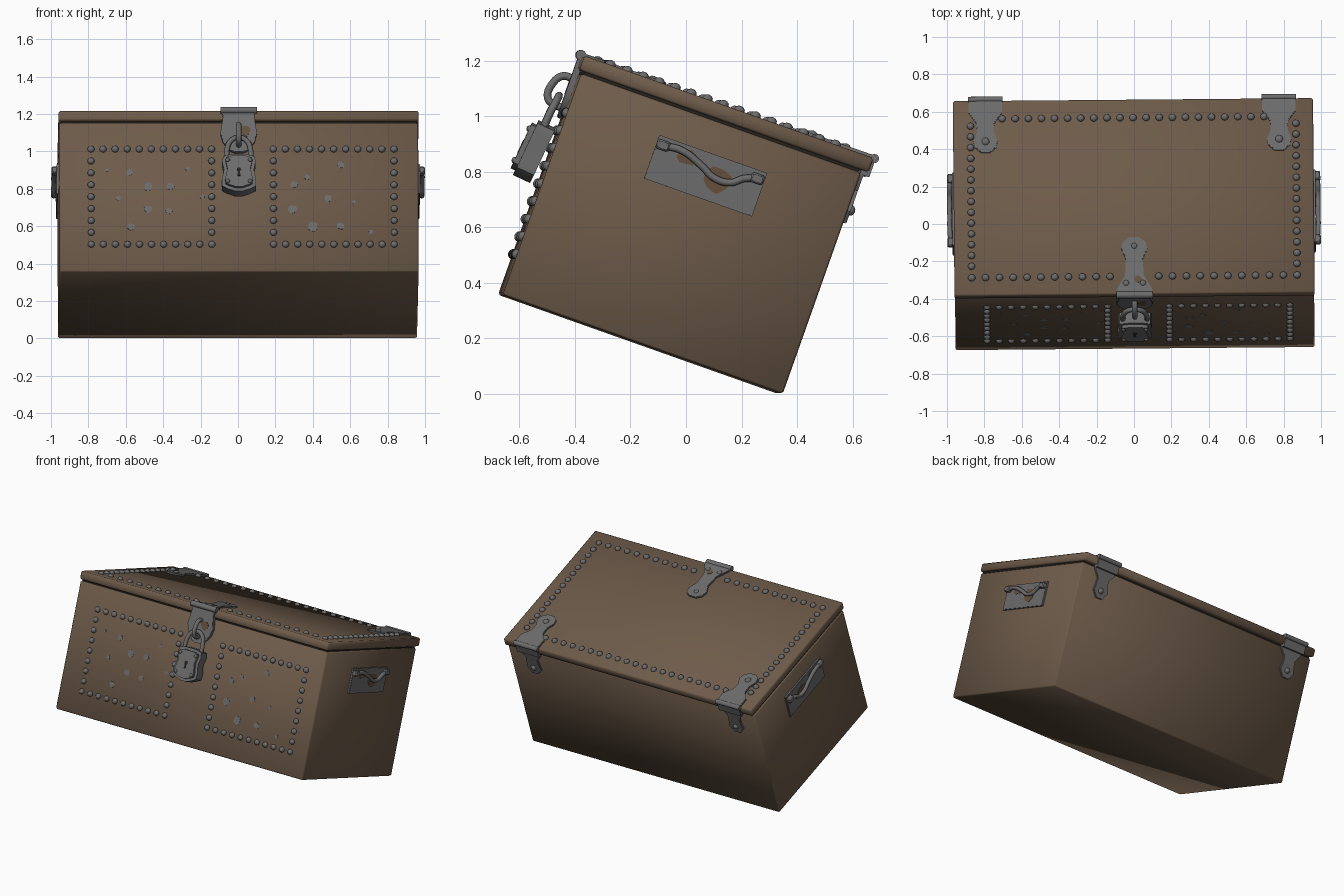
import bpy, bmesh, math, random
from mathutils import Matrix, Vector

random.seed(4)
if "Cube" in bpy.data.objects:
    bpy.data.objects.remove(bpy.data.objects["Cube"])

# The chest is built upright, then tipped back on its rear bottom edge
TILT = (Matrix.Rotation(math.radians(0.5), 4, "Z") @ Matrix.Translation((0, 0.34, 0))
        @ Matrix.Rotation(math.radians(-19.5), 4, "X"))
FRONT, TOP = -1.07, 0.91


def material(name, rgb):
    m = bpy.data.materials.new(name)
    m.use_nodes = True
    m.diffuse_color = (*rgb, 1)
    m.node_tree.nodes["Principled BSDF"].inputs["Base Color"].default_value = (*rgb, 1)
    return m


WOOD = material("brown leather", (0.155, 0.105, 0.068))
METAL = material("grey metal", (0.15, 0.15, 0.152))
RUST = material("rust brown", (0.13, 0.08, 0.045))
DARK = material("dark gap", (0.02, 0.016, 0.012))


def frame(origin, x, y):
    x, y = Vector(x), Vector(y).normalized()
    m = Matrix((x, y, x.cross(y))).transposed().to_4x4()
    m.translation = origin
    return m


def finish(bm, name, mat, smooth=None):
    bmesh.ops.recalc_face_normals(bm, faces=bm.faces)
    me = bpy.data.meshes.new(name)
    bm.to_mesh(me)
    bm.free()
    me.materials.append(mat)
    ob = bpy.data.objects.new(name, me)
    bpy.context.collection.objects.link(ob)
    ob.matrix_world = TILT
    if smooth:
        bpy.ops.object.select_all(action="DESELECT")
        ob.select_set(True)
        bpy.context.view_layer.objects.active = ob
        bpy.ops.object.shade_smooth_by_angle(angle=math.radians(smooth))
    return ob


def box(name, lo, hi, mat, bevel=0.0, smooth=None):
    bm = bmesh.new()
    lo, hi = Vector(lo), Vector(hi)
    bmesh.ops.create_cube(bm, size=1, matrix=Matrix.Translation((lo + hi) / 2)
                          @ Matrix.Diagonal((*(hi - lo), 1)))
    if bevel:
        bmesh.ops.bevel(bm, geom=bm.edges[:], offset=bevel, segments=1, affect="EDGES")
    return finish(bm, name, mat, smooth)


def plate(name, half, fr, thick, mat=METAL, bevel=0.003):
    """Mirrored half outline (half width, distance) extruded along the frame's normal."""
    pts = half + [(-w, d) for w, d in reversed(half)]
    bm = bmesh.new()
    face = bm.faces.new([bm.verts.new((x, y, 0)) for x, y in pts])
    new = bmesh.ops.extrude_face_region(bm, geom=[face])["geom"]
    top = [g for g in new if isinstance(g, bmesh.types.BMVert)]
    bmesh.ops.translate(bm, verts=top, vec=(0, 0, thick))
    rim = [e for e in bm.edges if all(v in top for v in e.verts)]
    bmesh.ops.bevel(bm, geom=rim, offset=bevel, segments=2, affect="EDGES")
    bm.transform(fr)
    return finish(bm, name, mat, 35)


def studs(name, fr, spots, r=0.02):
    bm = bmesh.new()
    for x, y in spots:
        bmesh.ops.create_uvsphere(bm, u_segments=10, v_segments=6, radius=r,
                                  matrix=fr @ Matrix.Translation((x, y, 0))
                                  @ Matrix.Diagonal((1, 1, 0.9, 1)))
    return finish(bm, name, METAL, 60)


def patches(name, fr, spots, mat, stretch=1.0):
    bm = bmesh.new()
    for x, y, r in spots:
        ring = []
        for i in range(9):
            a, q = math.tau * i / 9, r * random.uniform(0.8, 1.15)
            ring.append(bm.verts.new(fr @ Vector((x + stretch * q * math.cos(a),
                                                  y + q * math.sin(a), 0))))
        face = bm.faces.new(ring)
        bm.normal_update()
        if face.normal.dot(fr.col[2].to_3d()) < 0:
            face.normal_flip()
        bmesh.ops.solidify(bm, geom=[face], thickness=-0.002)
    return finish(bm, name, mat)


def rod(name, a, b, r):
    a, b = Vector(a), Vector(b)
    bm = bmesh.new()
    bmesh.ops.create_cone(bm, cap_ends=True, segments=14, radius1=r, radius2=r,
                          depth=(b - a).length, matrix=Matrix.Translation((a + b) / 2)
                          @ (b - a).to_track_quat("Z", "Y").to_matrix().to_4x4())
    return finish(bm, name, METAL, 40)


def tube(name, pts, r):
    cu = bpy.data.curves.new(name, "CURVE")
    cu.dimensions, cu.bevel_depth, cu.bevel_resolution = "3D", r, 2
    cu.resolution_u, cu.use_fill_caps = 6, True
    sp = cu.splines.new("BEZIER")
    sp.bezier_points.add(len(pts) - 1)
    for bp, p in zip(sp.bezier_points, pts):
        bp.co = p
        bp.handle_left_type = bp.handle_right_type = "AUTO"
    cu.materials.append(METAL)
    ob = bpy.data.objects.new(name, cu)
    bpy.context.collection.objects.link(ob)
    ob.matrix_world = TILT
    bpy.ops.object.select_all(action="DESELECT")
    ob.select_set(True)
    bpy.context.view_layer.objects.active = ob
    bpy.ops.object.convert(target="MESH")


def run(a, b, n):
    return [a + (b - a) * i / (n - 1) for i in range(n)]


# Chest body, seam and lid, shaded softly across the edges
box("body", (-0.96, FRONT, 0), (0.96, 0, 0.845), WOOD, 0.008, 180)
box("lid_seam", (-0.95, FRONT + 0.01, 0.83), (0.95, -0.01, 0.87), DARK)
box("lid", (-0.963, FRONT - 0.01, 0.855), (0.963, 0.025, TOP), WOOD, 0.008, 180)

# Front stud panels with worn flakes
face_front = frame((0, FRONT, 0), (1, 0, 0), (0, 0, 1))
flakes = [(-0.27, 0.14, .02), (-0.17, 0.06, .024), (-0.05, 0.06, .02), (0.04, 0.16, .011),
          (-0.33, -0.01, .014), (-0.17, -0.07, .022), (-0.06, -0.08, .018),
          (0.12, 0, .013), (-0.26, -0.17, .02), (-0.39, 0.15, .009)]
flakes_left = [(0.05, 0.18, .02), (-0.13, 0.11, .016), (-0.2, 0.07, .02), (-0.02, -0.01, .02),
               (-0.21, -0.07, .026), (-0.1, -0.17, .026), (0.05, -0.165, .02),
               (0.12, -0.03, .01), (0.21, -0.2, .012)]
for side, x0, x1, spots in (("right", -0.79, -0.145, flakes), ("left", 0.185, 0.83, flakes_left)):
    ring = [(x, z) for x in run(x0, x1, 11) for z in (0.155, 0.695)]
    ring += [(x, z) for x in (x0, x1) for z in run(0.155, 0.695, 9)[1:-1]]
    studs(side + "_panel_studs", face_front, ring, 0.019)
    mid = x0 + 0.475 if side == "right" else x0 + 0.31
    patches(side + "_panel_flakes", face_front,
            [(mid + x, 0.425 + z, r) for x, z, r in spots], METAL)

# Lid stud border, open at the clasp and the hinges
face_top = frame((0, 0, TOP), (1, 0, 0), (0, 1, 0))
border = [(s * x, -0.98) for s in (-1, 1) for x in run(0.13, 0.87, 11)]
border += [(s * 0.87, y) for s in (-1, 1) for y in run(-0.915, -0.12, 14)]
border += [(x, -0.08) for x in run(-0.7, 0.7, 21)]
studs("lid_studs", face_top, border)

# Rear hinges
leaf = [(0.09, -0.02), (0.09, 0.07), (0.048, 0.13), (0.045, 0.18), (0.066, 0.23),
        (0.058, 0.265), (0.025, 0.295)]
strap = [(0.085, 0), (0.08, 0.04), (0.045, 0.09), (0.05, 0.14), (0.058, 0.17), (0.025, 0.215)]
for side, x in (("right", -0.79), ("left", 0.78)):
    plate(side + "_hinge_leaf", leaf, frame((x, 0.022, TOP - 0.002), (-1, 0, 0), (0, -1, 0)), 0.012)
    plate(side + "_hinge_strap", strap, frame((x, -0.002, 0.87), (1, 0, 0), (0, 0, -1)), 0.014)
    box(side + "_hinge_rim", (x - 0.085, 0, 0.84), (x + 0.085, 0.034, TOP), METAL)
    rod(side + "_hinge_pin", (x - 0.092, 0.03, TOP), (x + 0.092, 0.03, TOP), 0.016)
    studs(side + "_hinge_leaf_stud", face_top, [(x, -0.21)], 0.024)
    studs(side + "_hinge_strap_stud", frame((x, 0.01, 0), (-1, 0, 0), (0, 0, 1)), [(0, 0.705)])

# Clasp folded over the front edge of the lid
clasp_top = [(0.095, 0), (0.095, 0.03), (0.05, 0.11), (0.045, 0.2), (0.07, 0.26),
             (0.06, 0.3), (0.028, 0.325)]
clasp_front = [(0.092, 0), (0.084, 0.04), (0.098, 0.13), (0.085, 0.18), (0.045, 0.23), (0.02, 0.24)]
plate("clasp_top_leaf", clasp_top, frame((0, -1.085, TOP - 0.002), (1, 0, 0), (0, 1, 0)), 0.012)
plate("clasp_front_leaf", clasp_front, frame((0, -1.068, TOP), (-1, 0, 0), (0, 0, -1)), 0.024)
rod("clasp_pin", (-0.097, -1.085, TOP), (0.097, -1.085, TOP), 0.019)
studs("clasp_studs", face_top, [(0, -0.81), (-0.045, -1.02), (0.045, -1.02)], 0.02)
patches("clasp_rust", frame((0, -1.092, 0), (1, 0, 0), (0, 0, 1)), [(0.035, 0.79, 0.03)], RUST)
patches("clasp_top_rust", frame((0, 0, TOP + 0.01), (1, 0, 0), (0, 1, 0)), [(0.02, -1.0, 0.02)], RUST)

# Staple: a bent strip standing out of the clasp
tube("staple", [(0, -1.08, 0.82), (0, -1.12, 0.818), (0, -1.148, 0.775),
                (0, -1.145, 0.725), (0, -1.115, 0.71), (0, -1.08, 0.71)], 0.014)

# Padlock with shackle, rivets and keyhole
tube("shackle", [(s * w, y, z) for s, w, y, z in (
    (-1, 0.062, -1.125, 0.59), (-1, 0.062, -1.12, 0.68), (-1, 0.04, -1.112, 0.73),
    (1, 0, -1.11, 0.747), (1, 0.04, -1.112, 0.73), (1, 0.062, -1.12, 0.68),
    (1, 0.062, -1.125, 0.59))], 0.014)
lock_outline = [(0.04, -0.012), (0.083, 0), (0.09, 0.03), (0.08, 0.08), (0.092, 0.14),
                (0.09, 0.175), (0.06, 0.192), (0.02, 0.206)]
lock = frame((0, -1.083, 0.62), (-1, 0, 0), (0, -0.1, -1))
plate("padlock_body", lock_outline, lock, 0.086, bevel=0.018)
lock_face = lock @ Matrix.Translation((0, 0, 0.085))
studs("padlock_rivets", lock_face,
      [(s * 0.06, y) for s in (-1, 1) for y in (0.03, 0.155)], 0.012)
plate("keyhole", [(0.006, 0.075), (0.012, 0.085), (0.006, 0.098), (0.008, 0.125)],
      lock_face, 0.003, DARK, 0.0005)

# Side handles on rusty back plates
sag = [(-0.705, 0.7), (-0.635, 0.705), (-0.55, 0.677), (-0.49, 0.65), (-0.43, 0.655),
       (-0.39, 0.685), (-0.345, 0.7)]
for side, s in (("right", -1), ("left", 1)):
    fr = frame((s * 0.958, -0.524, 0.648), (0, s, 0), (0, 0, 1))
    plate(side + "_handle_plate", [(0.206, -0.083), (0.206, 0.083)], fr, 0.014)
    patches(side + "_handle_rust", fr @ Matrix.Translation((0, 0, 0.0145)),
            [(s * 0.045, 0, 0.045), (s * -0.085, 0.04, 0.028)], RUST, 1.3)
    tube(side + "_handle", [(s * (0.985 if 0 < i < 6 else 0.98), y, z)
                            for i, (y, z) in enumerate(sag)], 0.013)
    for end, y in (("front", -0.705), ("back", -0.345)):
        box(f"{side}_handle_{end}_lug", (s * 0.982 - 0.016, y - 0.024, 0.682),
            (s * 0.982 + 0.016, y + 0.024, 0.718), METAL, 0.006, 40)
